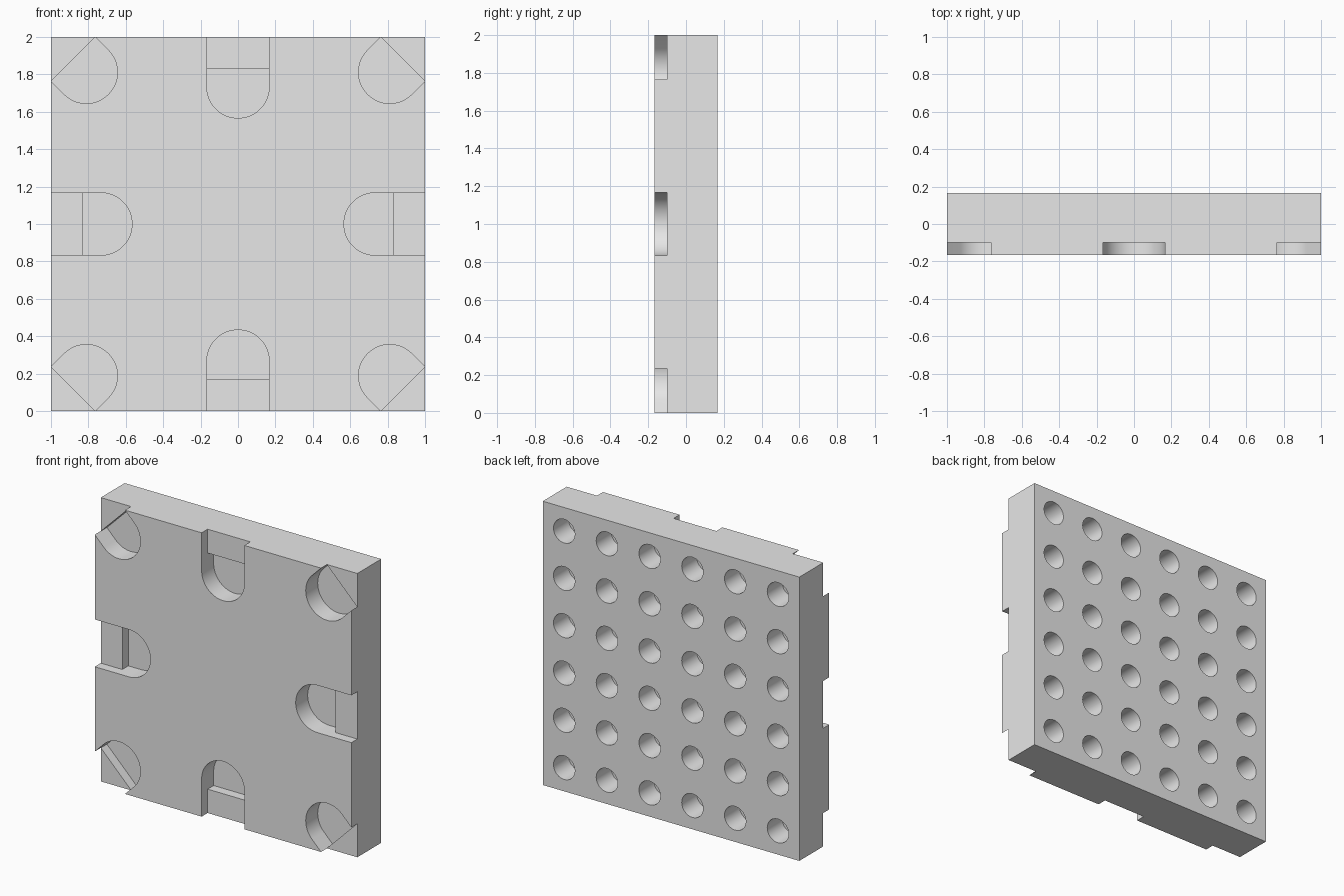
import bpy, bmesh
from math import sin, cos, pi, sqrt
from mathutils import Matrix, Vector

cube = bpy.data.objects.get("Cube")
if cube:
    bpy.data.objects.remove(cube, do_unlink=True)

FRONT, BACK = -1 / 6, 1 / 6      # plate faces
SLOT_R = 1 / 6                   # half width of a slot
ARC_AT = 0.267                   # arc centre, measured in from the rim
STEP_AT = 0.168                  # step between shallow and deep floor
HOLE_R, PITCH = 1 / 12, 1 / 3

grey = bpy.data.materials.new("plain_grey")
grey.use_nodes = True
grey.diffuse_color = (0.8, 0.8, 0.8, 1)
grey.node_tree.nodes["Principled BSDF"].inputs["Base Color"].default_value = (0.8, 0.8, 0.8, 1)


def make_object(name, bm):
    bmesh.ops.recalc_face_normals(bm, faces=bm.faces)
    mesh = bpy.data.meshes.new(name)
    bm.to_mesh(mesh)
    bm.free()
    mesh.materials.append(grey)
    obj = bpy.data.objects.new(name, mesh)
    bpy.context.collection.objects.link(obj)
    return obj


def add_slot(bm, angle, reach, start, floor):
    """Round-ended prism running inward from the rim, down to the floor."""
    out = Vector((sin(angle), 0, cos(angle)))
    side = Vector((cos(angle), 0, -sin(angle)))
    steps = 32
    outline = [(start, -SLOT_R)]
    for i in range(steps + 1):
        t = pi * i / steps
        outline.append((ARC_AT + SLOT_R * sin(t), -SLOT_R * cos(t)))
    outline.append((start, SLOT_R))
    rings = []
    for y in (FRONT - 0.1, floor):
        rings.append([bm.verts.new(out * (reach - u) + side * v + Vector((0, y, 1)))
                      for u, v in outline])
    a, b = rings
    bm.faces.new(a)
    bm.faces.new(b)
    for i in range(len(a)):
        j = (i + 1) % len(a)
        bm.faces.new((a[i], a[j], b[j], b[i]))


def slot_cutter(name, start, floor):
    bm = bmesh.new()
    for k in range(8):
        add_slot(bm, k * pi / 4, sqrt(2) if k % 2 else 1, start, floor)
    return make_object(name, bm)


# Plate
bm = bmesh.new()
bmesh.ops.create_cube(bm, size=1, matrix=Matrix.Translation((0, 0, 1))
                      @ Matrix.Diagonal((2, BACK - FRONT, 2, 1)))
plate = make_object("plate", bm)

# Grid of blind round holes in the back, floors at mid thickness
bm = bmesh.new()
for i in range(6):
    for j in range(6):
        place = Matrix.Translation(((i - 2.5) * PITCH, 0.15, 1 + (j - 2.5) * PITCH))
        bmesh.ops.create_cone(bm, cap_ends=True, segments=48, radius1=HOLE_R,
                              radius2=HOLE_R, depth=0.3,
                              matrix=place @ Matrix.Rotation(pi / 2, 4, 'X'))
holes = make_object("hole_cutter", bm)

# Stepped slots around the front rim: shallow mouth, deeper rounded end
shallow = slot_cutter("shallow_slot_cutter", -0.2, -0.1)
deep = slot_cutter("deep_slot_cutter", STEP_AT, -0.033)

cutters = (holes, shallow, deep)
for cutter in cutters:
    mod = plate.modifiers.new(cutter.name, 'BOOLEAN')
    mod.operation = 'DIFFERENCE'
    mod.solver = 'EXACT'
    mod.object = cutter
    cutter.hide_render = True

# Bake the cuts and drop the cutters
graph = bpy.context.evaluated_depsgraph_get()
graph.update()
baked = bpy.data.meshes.new_from_object(plate.evaluated_get(graph))
plate.modifiers.clear()
plate.data = baked
for cutter in cutters:
    bpy.data.objects.remove(cutter, do_unlink=True)

# Smooth round walls, sharp edges elsewhere
bpy.ops.object.select_all(action='DESELECT')
plate.select_set(True)
bpy.context.view_layer.objects.active = plate
bpy.ops.object.shade_smooth_by_angle(angle=pi / 6)
